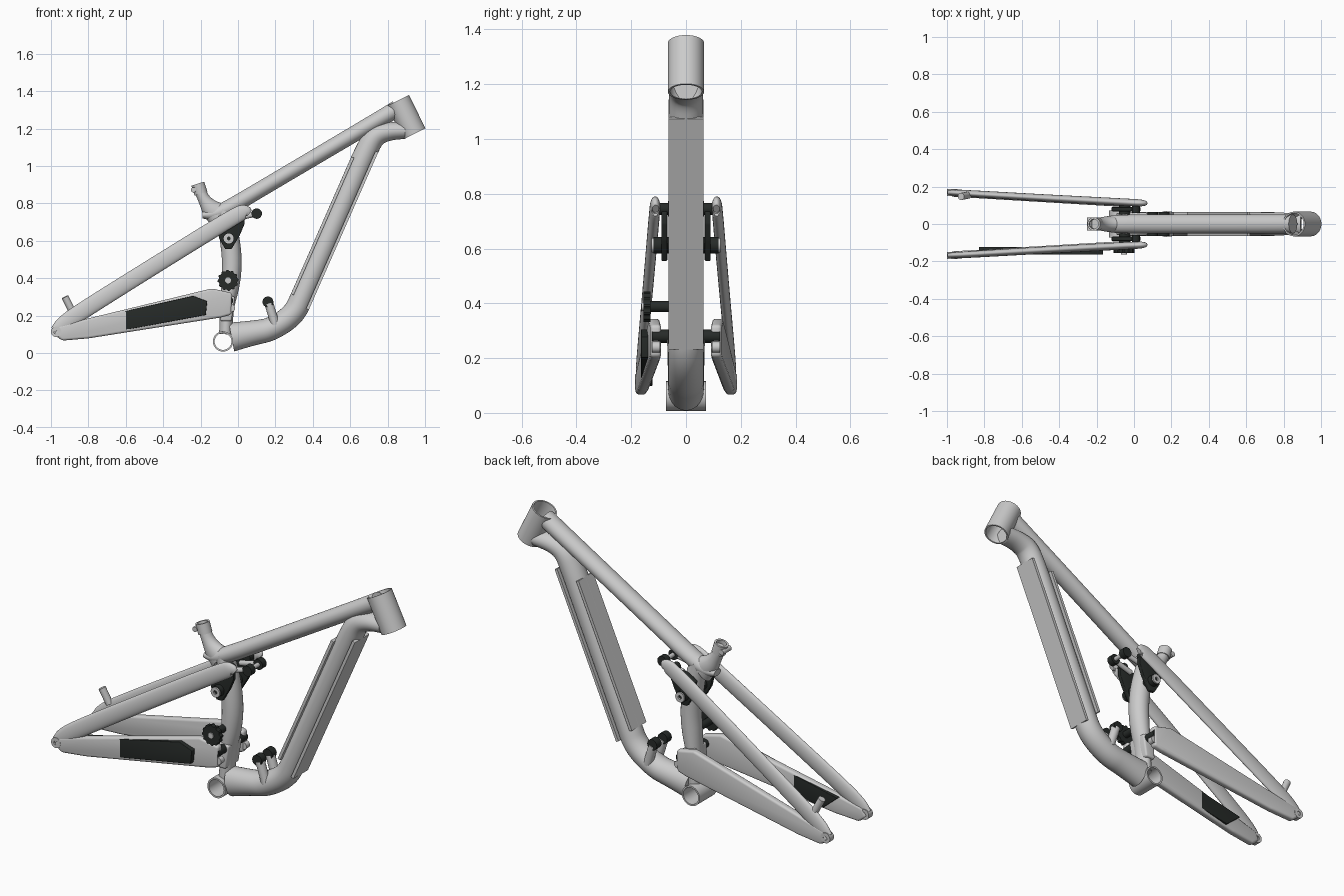
import bpy, bmesh, math
from mathutils import Vector

if "Cube" in bpy.data.objects:
    bpy.data.objects.remove(bpy.data.objects["Cube"])

black = bpy.data.materials.new("black")
black.diffuse_color = (0.02, 0.024, 0.022, 1)
black.use_nodes = True
black.node_tree.nodes["Principled BSDF"].inputs["Base Color"].default_value = black.diffuse_color


def finish(name, bm, mat=None, angle=35):
    bmesh.ops.recalc_face_normals(bm, faces=bm.faces)
    me = bpy.data.meshes.new(name)
    bm.to_mesh(me)
    bm.free()
    ob = bpy.data.objects.new(name, me)
    bpy.context.collection.objects.link(ob)
    if mat:
        me.materials.append(mat)
    bpy.ops.object.select_all(action='DESELECT')
    ob.select_set(True)
    bpy.context.view_layer.objects.active = ob
    bpy.ops.object.shade_smooth_by_angle(angle=math.radians(angle))
    return ob


def loft(name, pts, mat=None, rounds=2, seg=28):
    """Sweep an ellipse along points (x, y, z, radius in side view, radius in y)."""
    pts = [Vector(p) for p in pts]
    for _ in range(rounds):  # corner cutting
        new = [pts[0]]
        for a, b in zip(pts, pts[1:]):
            new += [a.lerp(b, 0.25), a.lerp(b, 0.75)]
        pts = new + [pts[-1]]
    bm = bmesh.new()
    rings = []
    for i, p in enumerate(pts):
        t = Vector(pts[min(i + 1, len(pts) - 1)][:3]) - Vector(pts[max(i - 1, 0)][:3])
        t.normalize()
        ref = Vector((0, 1, 0)) if abs(t.y) < 0.9 else Vector((1, 0, 0))
        n = t.cross(ref).normalized()
        b = n.cross(t)
        c = Vector(p[:3])
        rings.append([bm.verts.new(c + n * p[3] * math.cos(2 * math.pi * k / seg)
                                   + b * p[4] * math.sin(2 * math.pi * k / seg)) for k in range(seg)])
    for r, s in zip(rings, rings[1:]):
        for k in range(seg):
            bm.faces.new((r[k], r[(k + 1) % seg], s[(k + 1) % seg], s[k]))
    bm.faces.new(rings[0])
    bm.faces.new(rings[-1])
    return finish(name, bm, mat)


def rod(name, p, q, r, mat=None):
    return loft(name, [(*p, r, r), (*q, r, r)], mat, 0, 24)


def pipe(name, p, q, ro, ri, mat=None, seg=40):
    """Open-ended hollow cylinder."""
    p, q = Vector(p), Vector(q)
    t = (q - p).normalized()
    ref = Vector((0, 1, 0)) if abs(t.y) < 0.9 else Vector((1, 0, 0))
    n = t.cross(ref).normalized()
    b = n.cross(t)
    bm = bmesh.new()
    loops = [[bm.verts.new(c + (n * math.cos(2 * math.pi * k / seg) + b * math.sin(2 * math.pi * k / seg)) * r)
              for k in range(seg)] for c, r in ((p, ro), (q, ro), (q, ri), (p, ri))]
    for i in range(4):
        r, s = loops[i], loops[(i + 1) % 4]
        for k in range(seg):
            bm.faces.new((r[k], r[(k + 1) % seg], s[(k + 1) % seg], s[k]))
    return finish(name, bm, mat)


def plate(name, poly, yc, half, mat=None, bevel=0.0, slope=0.0):
    """Extrude a side-view outline in y; its centre moves by slope * -x."""
    bm = bmesh.new()
    a, b = [[bm.verts.new((x, yc - slope * x + h, z)) for x, z in poly] for h in (-half, half)]
    n = len(poly)
    bm.faces.new(a)
    bm.faces.new(b)
    for k in range(n):
        bm.faces.new((a[k], a[(k + 1) % n], b[(k + 1) % n], b[k]))
    if bevel:
        bmesh.ops.recalc_face_normals(bm, faces=bm.faces)
        bmesh.ops.bevel(bm, geom=bm.edges[:], offset=bevel, segments=4, profile=0.5,
                        affect='EDGES', clamp_overlap=True)
    return finish(name, bm, mat)


# Front triangle
pipe("head_tube", (0.855, 0, 1.35), (0.943, 0, 1.172), 0.066, 0.058)
loft("top_tube", [(0.85, 0, 1.305, .046, .05), (0.75, 0, 1.247, .043, .05), (0.2, 0, 0.922, .042, .05),
                  (-0.06, 0, 0.768, .043, .05), (-0.13, 0, 0.742, .038, .045), (-0.19, 0, 0.737, .018, .03)])
loft("down_tube", [(0.893, 0, 1.19, .045, .058), (0.80, 0, 1.186, .05, .06), (0.727, 0, 1.16, .058, .063),
                   (0.68, 0, 1.067, .061, .064), (0.64, 0, 0.976, .061, .064), (0.39, 0, 0.408, .061, .064),
                   (0.348, 0, 0.313, .061, .064), (0.30, 0, 0.205, .062, .065), (0.18, 0, 0.125, .062, .065),
                   (0.08, 0, 0.107, .066, .065), (-0.035, 0, 0.085, .078, .065)], rounds=3)
loft("seat_tube", [(-0.065, 0, 0.10, .036, .05), (-0.06, 0, 0.24, .036, .05), (-0.04, 0, 0.36, .05, .055),
                   (-0.03, 0, 0.49, .053, .056), (-0.047, 0, 0.634, .053, .055), (-0.08, 0, 0.77, .046, .048)])
loft("seat_mast", [(-0.10, 0, 0.735, .07, .045), (-0.145, 0, 0.77, .052, .042), (-0.178, 0, 0.815, .033, .034),
                   (-0.20, 0, 0.86, .03, .031), (-0.21, 0, 0.882, .03, .031)])
pipe("seat_clamp", (-0.198, 0, 0.852), (-0.215, 0, 0.905), 0.036, 0.026)
rod("seat_clamp_bolt", (-0.238, -0.035, 0.872), (-0.238, 0.035, 0.872), 0.014)
pipe("bottom_bracket_shell", (-0.08, -0.073, 0.0615), (-0.08, 0.073, 0.0615), 0.054, 0.045)

# Flat covers on front and back of the down tube
d = Vector((0.332, 0.754)).normalized()
n = Vector((d.y, -d.x))
for side, label in ((1, "front"), (-1, "back")):
    c0 = Vector((0.339, 0.292)) + n * 0.053 * side
    c1 = Vector((0.662, 1.025)) + n * 0.053 * side
    w = n * 0.008
    if side > 0:
        c0 -= d * 0.04
        c1 += d * 0.08
    plate(f"down_tube_cover_{label}", [c0 - w, c1 - w, c1 + w, c0 + w], 0, 0.063)

# Rear swingarm and linkage, both sides
stay = [(-0.985, 0.10), (-0.94, 0.066), (-0.80, 0.078), (-0.09, 0.19), (-0.035, 0.205),
        (-0.03, 0.32), (-0.14, 0.345), (-0.80, 0.185), (-0.96, 0.145)]
rocker = [(-0.12, 0.70), (-0.06, 0.735), (0.035, 0.735), (0.035, 0.69), (0.01, 0.63),
          (-0.035, 0.555), (-0.068, 0.555), (-0.10, 0.61)]
for s, side in ((-1, "right"), (1, "left")):
    plate(f"chain_stay_{side}", stay, s * 0.108, 0.02, None, 0.013, s * 0.06)
    loft(f"seat_stay_{side}", [(0.06, s * .111, 0.745, .018, .012), (0.045, s * .112, 0.758, .036, .018),
                               (0.0, s * .114, 0.743, .045, .02), (-0.45, s * .138, 0.465, .045, .019),
                               (-0.86, s * .162, 0.208, .046, .018), (-0.945, s * .167, 0.145, .043, .017),
                               (-0.985, s * .168, 0.118, .022, .014)])
    pipe(f"dropout_{side}", (-0.972, s * .15, 0.113), (-0.972, s * .186, 0.113), 0.028, 0.012)
    plate(f"rocker_{side}", rocker, s * 0.079, 0.011, black, 0.004)
    rod(f"rocker_pivot_{side}", (-0.05, s * .05, 0.612), (-0.05, s * .118, 0.612), 0.03, black)
    pipe(f"rocker_bolt_{side}", (-0.05, s * .11, 0.612), (-0.05, s * .126, 0.612), 0.027, 0.01)
    rod(f"rocker_pin_{side}", (0.01, s * .06, 0.745), (0.01, s * .115, 0.745), 0.022, black)
    rod(f"stay_pivot_{side}", (-0.05, s * .03, 0.28), (-0.05, s * .125, 0.28), 0.024, black)
    rod(f"stay_pivot_cap_{side}", (-0.035, s * .095, 0.24), (-0.035, s * .125, 0.24), 0.02)
    # shock mounts
    rod(f"upper_shock_arm_{side}", (-0.02, s * .05, 0.715), (0.09, s * .045, 0.742), 0.014)
    rod(f"upper_shock_barrel_{side}", (0.10, s * .03, 0.745), (0.10, s * .065, 0.745), 0.028, black)
    rod(f"lower_shock_post_{side}", (0.20, s * .042, 0.15), (0.165, s * .045, 0.265), 0.024)
    rod(f"lower_shock_barrel_{side}", (0.16, s * .025, 0.273), (0.16, s * .065, 0.273), 0.029, black)
rod("upper_shock_axle", (0.10, -0.03, 0.745), (0.10, 0.03, 0.745), 0.012)

# Stay pivot bracket on the seat tube
plate("pivot_bracket", [(-0.095, 0.17), (-0.035, 0.17), (-0.015, 0.30), (-0.085, 0.31)], 0, 0.06, None, 0.01)

# Chain stay guard, only on the drive side
plate("chain_guard", [(-0.83, 0.174), (-0.24, 0.305), (-0.165, 0.277), (-0.172, 0.203), (-0.74, 0.098)],
      -0.143, 0.021, black, 0.003)

# Toothed chain roller with axle
teeth = []
for k in range(48):
    r = 0.056 if k % 4 < 2 else 0.050
    a = 2 * math.pi * k / 48
    teeth.append((-0.053 + r * math.cos(a), 0.388 + r * math.sin(a)))
plate("chain_roller", teeth, -0.143, 0.013, black)
rod("chain_roller_axle", (-0.053, -0.14, 0.388), (-0.053, -0.03, 0.388), 0.02, black)
rod("chain_roller_bolt", (-0.053, -0.162, 0.388), (-0.053, -0.14, 0.388), 0.016)

# Brake tab on the far seat stay
rod("brake_tab", (-0.885, 0.155, 0.22), (-0.925, 0.147, 0.30), 0.019)
